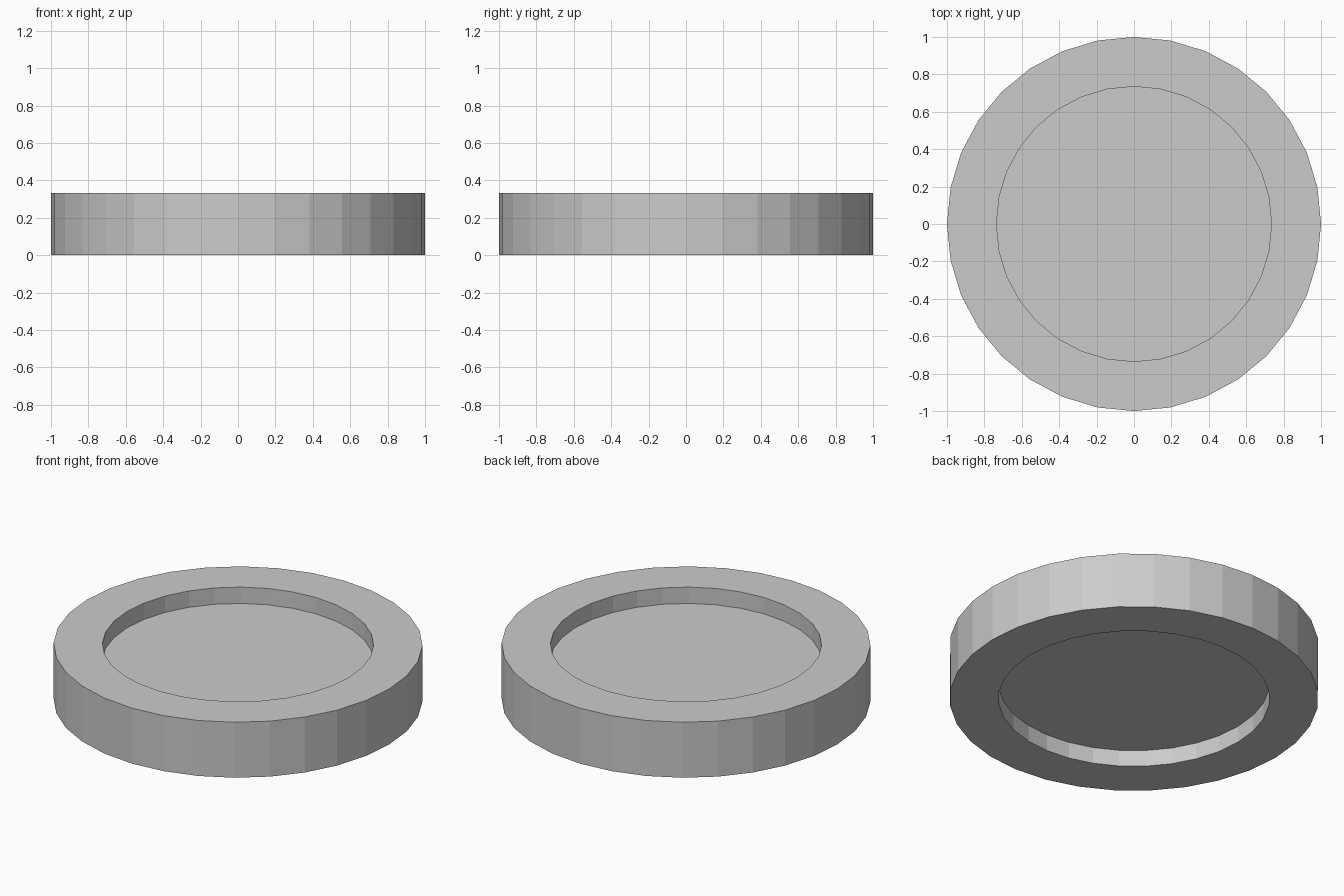
import bpy, bmesh
from mathutils import Matrix, Vector

if "Cube" in bpy.data.objects:
    bpy.data.objects.remove(bpy.data.objects["Cube"])

SIDES, RADIUS, HEIGHT = 32, 1.0, 0.332
RECESS_RADIUS, RECESS_DEPTH = 0.735, 0.098

# Solid disc standing on z = 0
bm = bmesh.new()
bmesh.ops.create_cone(bm, cap_ends=True, segments=SIDES, radius1=RADIUS,
                      radius2=RADIUS, depth=HEIGHT,
                      matrix=Matrix.Translation((0, 0, HEIGHT / 2)))
bm.normal_update()

# Round recess sunk into the top and the bottom
for cap in [f for f in bm.faces if abs(f.normal.z) > 0.9]:
    inward = Vector((0, 0, -RECESS_DEPTH if cap.normal.z > 0 else RECESS_DEPTH))
    # Rim
    bmesh.ops.extrude_discrete_faces  # keep caps connected: use inset instead
    bmesh.ops.inset_region(bm, faces=[cap], thickness=0.1, use_even_offset=True)
    for v in cap.verts:
        v.co.xy = v.co.xy.normalized() * RECESS_RADIUS
    # Recess wall and floor
    bmesh.ops.inset_region(bm, faces=[cap], thickness=0.0)
    for v in cap.verts:
        v.co += inward

bmesh.ops.recalc_face_normals(bm, faces=bm.faces)
mesh = bpy.data.meshes.new("recessed_disc")
bm.to_mesh(mesh)
bm.free()
disc = bpy.data.objects.new("recessed_disc", mesh)
bpy.context.collection.objects.link(disc)
